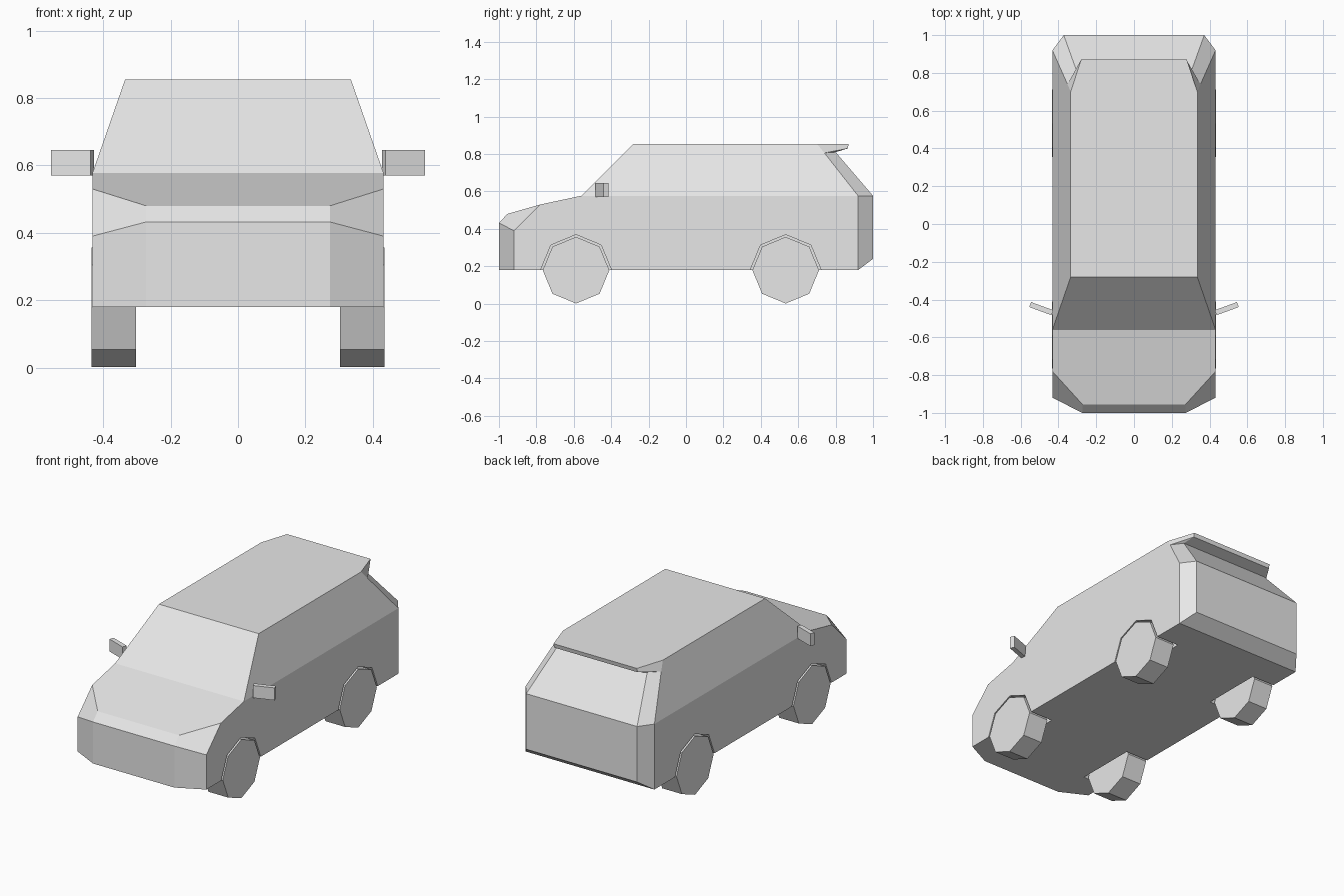
import bpy, bmesh, math

default = bpy.data.objects.get("Cube")
if default:
    bpy.data.objects.remove(default, do_unlink=True)

# One plain grey for the whole car
grey = bpy.data.materials.new("plain_grey")
grey.use_nodes = True
colour = (0.8, 0.8, 0.8, 1)
grey.diffuse_color = colour
grey.node_tree.nodes["Principled BSDF"].inputs["Base Color"].default_value = colour

# Corner points of the left half of the body
P = {
    "front_low": (0.273, -1, 0.18),
    "front_high": (0.273, -1, 0.432),
    "nose": (0.273, -0.955, 0.48),
    "wing_low": (0.432, -0.92, 0.18),
    "wing_high": (0.432, -0.92, 0.39),
    "wing_top": (0.432, -0.78, 0.53),
    "cowl": (0.432, -0.56, 0.577),
    "roof_front": (0.335, -0.28, 0.855),
    "roof_rear": (0.335, 0.70, 0.855),
    "spoiler_top": (0.28, 0.87, 0.855),
    "spoiler_lip": (0.28, 0.865, 0.83),
    "pillar_top": (0.352, 0.74, 0.806),
    "glass_top": (0.30, 0.80, 0.81),
    "belt_side": (0.432, 0.92, 0.577),
    "belt_rear": (0.372, 1, 0.577),
    "rear_low": (0.372, 1, 0.24),
    "sill_rear": (0.432, 0.92, 0.18),
}

# Panels that span the car from left to right (left edge, front to back)
SPANS = [
    "front_low front_high", "front_high nose", "nose wing_top cowl",
    "cowl roof_front", "roof_front roof_rear spoiler_top",
    "spoiler_top spoiler_lip", "spoiler_lip glass_top",
    "glass_top belt_rear", "belt_rear rear_low", "rear_low sill_rear",
    "sill_rear wing_low front_low",
]

# Panels that appear once on each side
SIDES = [
    "front_low wing_low wing_high front_high",
    "front_high wing_high wing_top nose",
    "wing_low sill_rear belt_side cowl wing_top wing_high",
    "cowl belt_side pillar_top roof_rear roof_front",
    "roof_rear pillar_top spoiler_lip spoiler_top",
    "pillar_top glass_top spoiler_lip",
    "pillar_top belt_side belt_rear glass_top",
    "belt_side sill_rear rear_low belt_rear",
]


def build_body():
    bm = bmesh.new()
    left = {n: bm.verts.new(p) for n, p in P.items()}
    right = {n: bm.verts.new((-x, y, z)) for n, (x, y, z) in P.items()}
    for span in SPANS:
        names = span.split()
        bm.faces.new([left[n] for n in names] + [right[n] for n in reversed(names)])
    for side in SIDES:
        names = side.split()
        bm.faces.new([left[n] for n in names])
        bm.faces.new([right[n] for n in reversed(names)])
    bmesh.ops.recalc_face_normals(bm, faces=bm.faces)
    mesh = bpy.data.meshes.new("body")
    bm.to_mesh(mesh)
    bm.free()
    mesh.materials.append(grey)
    body = bpy.data.objects.new("body", mesh)
    bpy.context.collection.objects.link(body)
    return body


def octagon(name, radius, x_in, x_out, side, y):
    """Eight-sided drum across the car at hub height."""
    bpy.ops.mesh.primitive_cylinder_add(
        vertices=8, radius=radius, depth=x_out - x_in,
        location=(side * (x_in + x_out) / 2, y, 0.179),
        rotation=(0, math.pi / 2, 0))
    ob = bpy.context.object
    ob.name = name
    ob.data.materials.append(grey)
    return ob


body = build_body()

# Wheels, and the wheel arches cut into the body
for end, y in (("front", -0.588), ("rear", 0.533)):
    for label, side in (("left", 1), ("right", -1)):
        octagon(f"{end}_{label}_wheel", 0.178, 0.302, 0.434, side, y)
        cutter = octagon("arch_cutter", 0.19, 0.28, 0.5, side, y)
        cutter.hide_render = True
        cut = body.modifiers.new("arch", "BOOLEAN")
        cut.operation = "DIFFERENCE"
        cut.solver = "EXACT"
        cut.object = cutter
        bpy.context.view_layer.objects.active = body
        bpy.ops.object.modifier_apply(modifier=cut.name)
        bpy.data.objects.remove(cutter, do_unlink=True)

# Door mirrors, swept back
for label, side in (("left", 1), ("right", -1)):
    bpy.ops.mesh.primitive_cube_add(
        size=1, location=(side * 0.491, -0.448, 0.608),
        rotation=(0, 0, side * math.radians(20)))
    mirror = bpy.context.object
    mirror.name = f"{label}_door_mirror"
    mirror.scale = (0.125, 0.028, 0.075)
    mirror.data.materials.append(grey)
